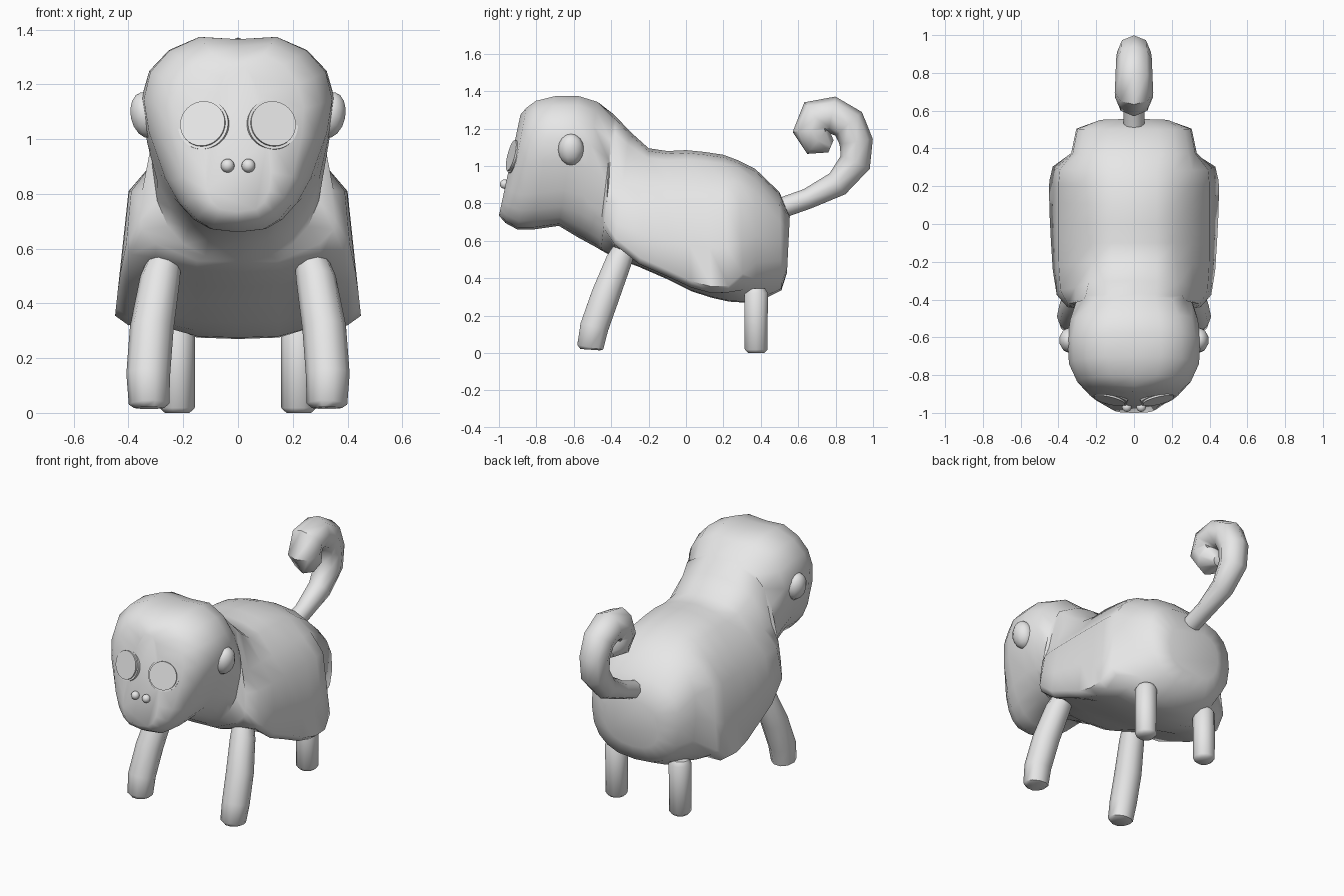
import bpy, bmesh, math
from mathutils import Vector, Matrix

if "Cube" in bpy.data.objects:
    bpy.data.objects.remove(bpy.data.objects["Cube"])

grey = bpy.data.materials.new("soft grey")
grey.diffuse_color = (0.8, 0.8, 0.8, 1)
grey.use_nodes = True
grey.node_tree.nodes["Principled BSDF"].inputs["Base Color"].default_value = grey.diffuse_color


def finish(name, bm, angle=50):
    """Turn a bmesh into a smooth shaded object."""
    bmesh.ops.recalc_face_normals(bm, faces=bm.faces[:])
    me = bpy.data.meshes.new(name)
    for f in bm.faces:
        f.smooth = True
    bm.to_mesh(me)
    bm.free()
    me.set_sharp_from_angle(angle=math.radians(angle))
    me.materials.append(grey)
    ob = bpy.data.objects.new(name, me)
    bpy.context.collection.objects.link(ob)
    return ob


def loft(name, rings, angle=50):
    """Skin a list of closed rings and cap both ends."""
    bm = bmesh.new()
    vs = [[bm.verts.new(p) for p in r] for r in rings]
    n = len(rings[0])
    for a, b in zip(vs, vs[1:]):
        for i in range(n):
            j = (i + 1) % n
            bm.faces.new((a[i], a[j], b[j], b[i]))
    for end in (vs[0], vs[-1]):
        bm.faces.new(end)
    return finish(name, bm, angle)


def tube(name, path, sides=10):
    """Sweep a circle along (x, y, z, radius) points."""
    pts = [Vector(p[:3]) for p in path]
    rings = []
    for i, p in enumerate(pts):
        t = (pts[min(i + 1, len(pts) - 1)] - pts[max(i - 1, 0)]).normalized()
        u = t.cross(Vector((1, 0, 0))).normalized()
        v = u.cross(t)
        rings.append([p + path[i][3] * (math.cos(a) * v + math.sin(a) * u)
                      for a in (2 * math.pi * k / sides for k in range(sides))])
    return loft(name, rings)


def oval(ty, tz, by, bz, wt, wb, up, low):
    """Rounded half outline, top to bottom, as (x, z) pairs."""
    pts = []
    for k in range(11):
        s, c = math.sin(math.pi * k / 10), math.cos(math.pi * k / 10)
        e = up if c > 0 else low
        t = .5 - .5 * math.copysign(abs(c) ** e, c)
        dip = .025 if k == 0 and tz > 1.3 else 0
        pts.append(((wt + (wb - wt) * t) * abs(s) ** e, tz + (bz - tz) * t - dip))
    return pts


def draped(ty, tz, by, bz, edge, k):
    """Half outline with shoulder and side flap hanging down to a lower edge."""
    rise = tz - 1.08
    out = lambda z: .40 + (.81 - z) * .108
    side = [(.40, .81)] + [(out(z), z) for z in ((.81 + edge) / 2, edge + .045)]
    side += [(.40, edge + .01)]
    pts = [(0, tz), (.12, tz - .015), (.22 + .2 * rise, (tz + .9) / 2 + .04 + .3 * rise), (.31, .915)]
    pts += [(.30 + (x - .30) * k, z) for x, z in side]
    return pts + [(.30, bz + .035 + (edge - bz) * .3), (.15, bz + .005), (0, bz)]


# Head, torso and flaps: top y, top z, bottom y, bottom z, then the outline settings
head = [
    (-.885, 1.275, -1.0, .735, .08, .14),
    (-.852, 1.325, -.965, .695, .29, .175),
    (-.80, 1.365, -.90, .66, .375, .20),
    (-.70, 1.39, -.82, .66, .435, .215),
    (-.57, 1.39, -.68, .68, .435, .24),
    (-.47, 1.36, -.58, .62, .40, .265),
    (-.385, 1.275, -.47, .56, .335, .295)]
middle = [
    (-.37, 1.26, -.455, .55, .66, .5),
    (-.30, 1.185, -.39, .515, .57, .9),
    (-.20, 1.095, -.25, .46, .465, .98),
    (-.10, 1.08, -.10, .395, .40, 1),
    (0, 1.085, .03, .33, .34, 1),
    (.10, 1.075, .14, .295, .31, 1),
    (.20, 1.06, .23, .275, .315, 1),
    (.28, 1.03, .31, .27, .38, .92)]
rear = [
    (.37, .985, .38, .27, .345, .32),
    (.50, .86, .51, .335, .32, .29),
    (.555, .73, .54, .43, .19, .18)]
outlines = [(s, oval(*s, .95, .65 if i < 5 else .78)) for i, s in enumerate(head)]
outlines += [(s, draped(*s)) for s in middle]
outlines += [(s, oval(*s, .78, .78)) for s in rear]
rings = []
for (ty, tz, by, bz, *_), half in outlines:
    full = half + [(-x, z) for x, z in half[-2:0:-1]]
    rings.append([(x, ty + (by - ty) * (tz - z) / (tz - bz), z) for x, z in full])
loft("head_and_body", rings, 60)

for side, s in (("right", 1), ("left", -1)):
    # Legs with rounded ends
    tube(side + "_front_leg", [
        (s * .325, -.513, .018, .055), (s * .325, -.512, .032, .074),
        (s * .328, -.49, .14, .08), (s * .315, -.43, .31, .08),
        (s * .285, -.36, .49, .073), (s * .265, -.325, .565, .06)])
    tube(side + "_back_leg", [
        (s * .222, .375, 0, .045), (s * .222, .375, .018, .064),
        (s * .222, .375, .32, .066), (s * .222, .375, .345, .05)])

    # Ear
    bm = bmesh.new()
    bmesh.ops.create_uvsphere(bm, u_segments=10, v_segments=8, radius=1, matrix=(
        Matrix.Translation((s * .337, -.615, 1.088)) @ Matrix.Rotation(s * .2, 4, 'Y')
        @ Matrix.Diagonal((.058, .07, .085, 1))))
    finish(side + "_ear", bm)

    # Eye disc facing forward, tipped up and outward
    bm = bmesh.new()
    bmesh.ops.create_cone(bm, cap_ends=True, segments=32, radius1=.094, radius2=.094, depth=.06)
    rim = [e for e in bm.edges if abs(e.verts[0].co.z - e.verts[1].co.z) < 1e-4]
    bmesh.ops.bevel(bm, geom=rim, offset=.01, segments=2, affect='EDGES')
    bm.transform(Matrix.Translation((s * .123, -.907, 1.05)) @ Matrix.Rotation(s * .24, 4, 'Z')
                 @ Matrix.Rotation(math.radians(76), 4, 'X'))
    finish(side + "_eye", bm)

    # Nostril
    bm = bmesh.new()
    bmesh.ops.create_uvsphere(bm, u_segments=16, v_segments=10, radius=.025,
                              matrix=Matrix.Translation((s * .038, -.970, .903)))
    finish(side + "_nostril", bm)

# Curled tail: y, z, radius
tail = [(.48, .765, .055), (.65, .825, .055), (.81, .905, .07), (.905, 1.02, .085),
        (.91, 1.13, .09), (.87, 1.225, .095), (.78, 1.275, .098), (.695, 1.26, .102),
        (.67, 1.19, .1), (.705, 1.135, .09), (.775, 1.105, .035)]
tube("tail", [(0, y, z, r) for y, z, r in tail], 8)
